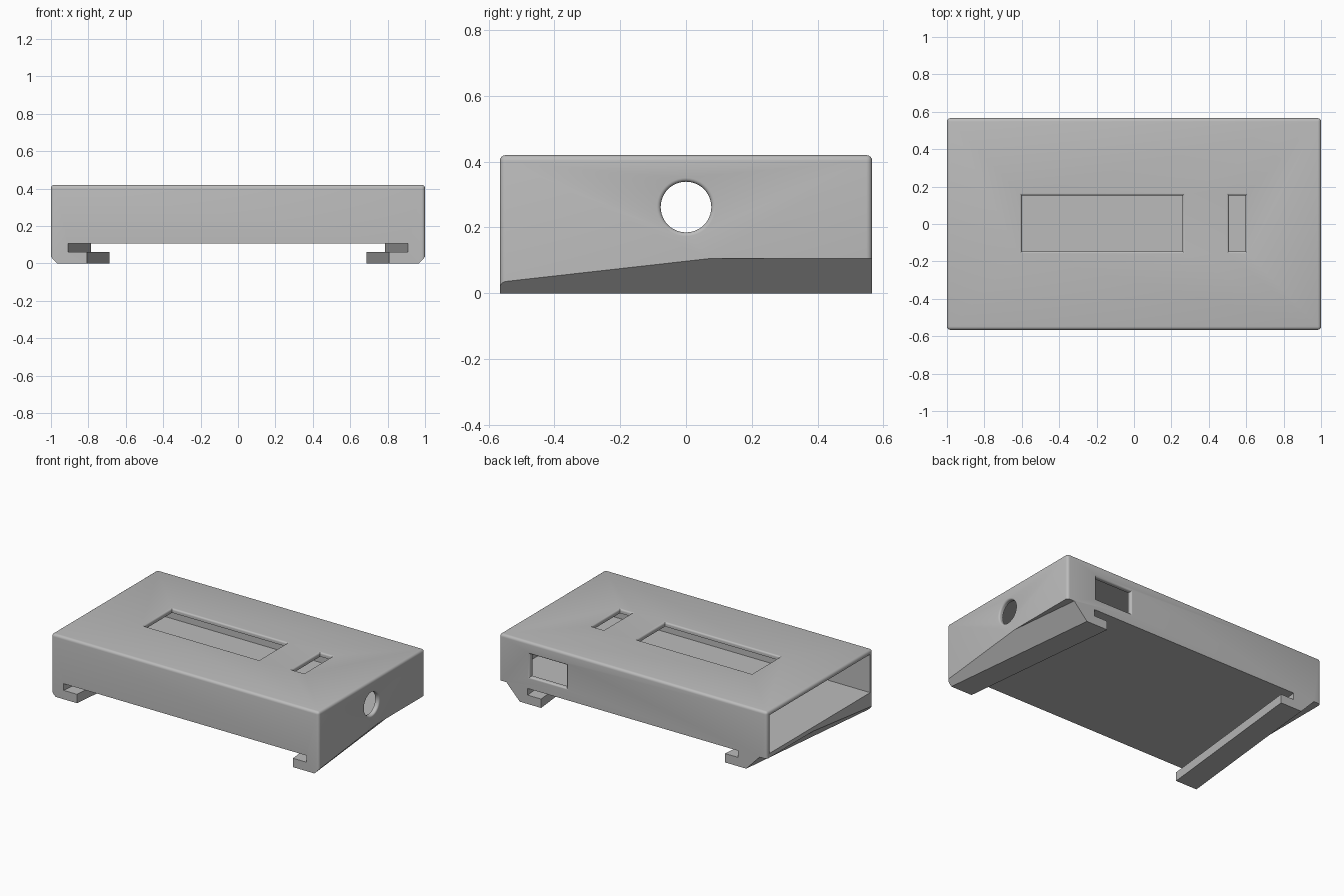
import bpy, bmesh, math
from mathutils import Matrix, Vector

cube = bpy.data.objects.get("Cube")
if cube:
    bpy.data.objects.remove(cube, do_unlink=True)

HALF_Y, TOP, BELLY, WALL = 0.566, 0.42, 0.105, 0.028
FILLET = 0.018   # outer edge rounding
RIM = 0.012      # rounding around the openings

grey = bpy.data.materials.new("plain_grey")
grey.use_nodes = True
colour = (0.5, 0.5, 0.5, 1)
grey.diffuse_color = colour
grey.node_tree.nodes["Principled BSDF"].inputs["Base Color"].default_value = colour


def finish(bm, name):
    bmesh.ops.recalc_face_normals(bm, faces=bm.faces)
    mesh = bpy.data.meshes.new(name)
    bm.to_mesh(mesh)
    bm.free()
    obj = bpy.data.objects.new(name, mesh)
    bpy.context.collection.objects.link(obj)
    mesh.materials.append(grey)
    return obj


def box(low, high):
    bm = bmesh.new()
    bmesh.ops.create_cube(bm, size=1)
    low, high = Vector(low), Vector(high)
    size = high - low
    bmesh.ops.transform(bm, verts=bm.verts, matrix=Matrix.Translation((low + high) / 2) @ Matrix.Diagonal((*size, 1)))
    return bm


def loft(rings, name):
    """Closed solid through a list of rings of equal length."""
    bm = bmesh.new()
    loops = [[bm.verts.new(p) for p in ring] for ring in rings]
    n = len(loops[0])
    for a, b in zip(loops, loops[1:]):
        for i in range(n):
            j = (i + 1) % n
            bm.faces.new((a[i], a[j], b[j], b[i]))
    bm.faces.new(loops[0][::-1])
    bm.faces.new(loops[-1])
    return finish(bm, name)


def cut(target, cutter):
    cutter.hide_render = True
    mod = target.modifiers.new("cut", "BOOLEAN")
    mod.operation, mod.solver, mod.object = "DIFFERENCE", "EXACT", cutter
    bpy.context.view_layer.objects.active = target
    bpy.ops.object.modifier_apply(modifier=mod.name)
    bpy.data.objects.remove(cutter, do_unlink=True)


def opening(ring, centre, u, v, inward, name):
    """Cutter through one wall, flared so that the rim comes out rounded."""
    centre, u, v, inward = map(Vector, (centre, u, v, inward))
    steps = [(-0.02, RIM)]
    for i in range(6):
        a = math.radians(18 * i)
        steps.append((RIM * (1 - math.cos(a)), RIM * (1 - math.sin(a))))
    steps.append((WALL * 2, 0))
    return loft([[centre + u * p + v * q + inward * d for p, q in ring(o)] for d, o in steps], name)


def rectangle(w, h):
    return lambda o: [(sx * (w / 2 + o), sy * (h / 2 + o)) for sx, sy in ((-1, -1), (1, -1), (1, 1), (-1, 1))]


def circle(r, n=48):
    return lambda o: [((r + o) * math.cos(math.tau * i / n), (r + o) * math.sin(math.tau * i / n)) for i in range(n)]


def underside_cutter(profile, name):
    """Profile in x and z that moves inward from front to back."""
    rings = []
    for y in (-0.7, 0.7):
        shift = 0.15 * (y + HALF_Y) / (2 * HALF_Y)
        rings.append([(x - math.copysign(shift, x), y, z) for x, z in profile])
    return loft(rings, name)


# Outer block with rounded top and upright edges
bm = box((-1, -HALF_Y, 0), (1, HALF_Y, TOP))
rounded = [e for e in bm.edges if max(v.co.z for v in e.verts) > 0.1]
bmesh.ops.bevel(bm, geom=rounded, offset=FILLET, segments=4, profile=0.5, affect="EDGES")
case = finish(bm, "case")

# Hollow interior, open at the right end
cut(case, finish(box((-1.2, -HALF_Y + WALL, BELLY + WALL), (1 - WALL, HALF_Y - WALL, TOP - WALL)), "cavity"))

# Stepped channel between the two tapering rails
half = [(0.84, -0.05), (0.84, 0.06), (0.94, 0.06), (0.94, BELLY)]
cut(case, underside_cutter(half + [(-x, z) for x, z in reversed(half)], "channel"))

# Slanted outer flanks of the rails
for side in (1, -1):
    flank = [(0.952, -0.05), (1.1, BELLY), (1.4, BELLY), (1.4, -0.05)]
    cut(case, underside_cutter([(side * x, z) for x, z in flank], "flank"))

# Display window and switch slot in the top
for x, width in ((-0.17, 0.86), (0.552, 0.09)):
    cut(case, opening(rectangle(width, 0.3), (x, 0.003, TOP), (1, 0, 0), (0, 1, 0), (0, 0, -1), "top_opening"))

# Socket window in the back
cut(case, opening(rectangle(0.275, 0.155), (0.635, HALF_Y, 0.262), (1, 0, 0), (0, 0, 1), (0, -1, 0), "back_opening"))

# Round cable hole in the closed end
cut(case, opening(circle(0.077), (1, 0, 0.262), (0, 1, 0), (0, 0, 1), (-1, 0, 0), "cable_hole"))

# One material, smooth fillets, sharp corners
case.data.materials.clear()
case.data.materials.append(grey)
for face in case.data.polygons:
    face.material_index = 0
bpy.ops.object.select_all(action="DESELECT")
case.select_set(True)
bpy.context.view_layer.objects.active = case
bpy.ops.object.shade_smooth_by_angle(angle=math.radians(30))
